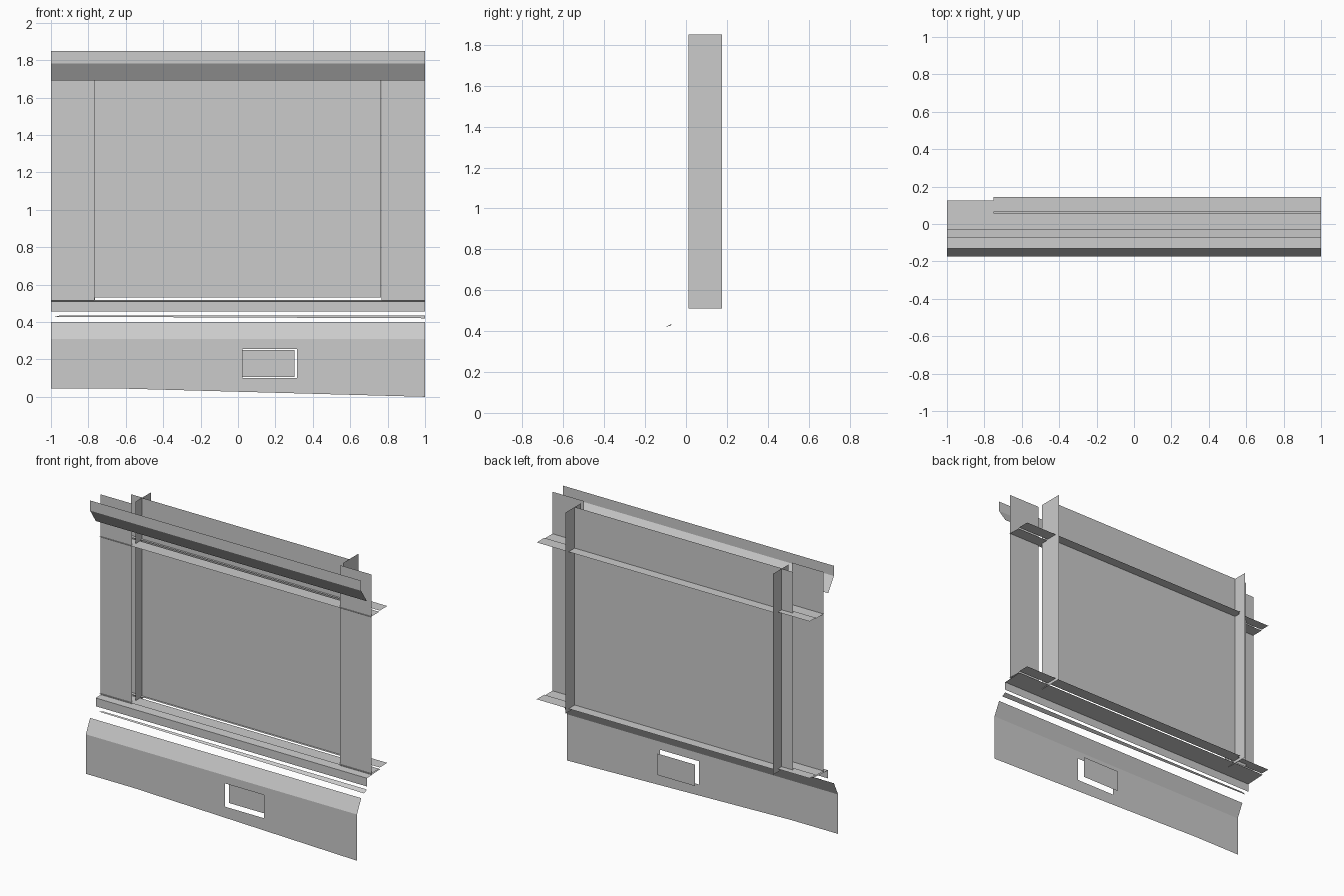
import bpy

if "Cube" in bpy.data.objects:
    bpy.data.objects.remove(bpy.data.objects["Cube"])


def mesh(name, verts, faces):
    me = bpy.data.meshes.new(name)
    me.from_pydata(verts, [], faces)
    me.update()
    ob = bpy.data.objects.new(name, me)
    bpy.context.collection.objects.link(ob)
    return ob


def strip(name, profile, x0=-1.0, x1=1.0):
    """Sweep an open (y, z) profile along x as a thin sheet."""
    verts = [(x, y, z) for y, z in profile for x in (x0, x1)]
    faces = [(2 * i, 2 * i + 1, 2 * i + 3, 2 * i + 2) for i in range(len(profile) - 1)]
    return mesh(name, verts, faces)


def upright(name, path, z0, z1):
    """Raise an (x, y) path vertically as a thin sheet."""
    verts = [(x, y, z) for x, y in path for z in (z0, z1)]
    faces = [(2 * i, 2 * i + 2, 2 * i + 3, 2 * i + 1) for i in range(len(path) - 1)]
    return mesh(name, verts, faces)


# lower front wall with a rectangular opening and an uneven bottom edge
Y = -0.175
outer = [(-1, .045), (-.65, .045), (1, 0), (1, .308), (-1, .308)]
hole = [(.025, .10), (.315, .10), (.315, .255), (.025, .255)]
mesh("lower_wall", [(x, Y, z) for x, z in outer + hole],
     [(0, 1, 5, 8, 4), (1, 2, 6, 5), (2, 3, 7, 6), (3, 4, 8, 7)])
strip("lower_slope", [(Y, .308), (-.13, .40)])

# plate recessed behind the opening
strip("vent_plate", [(-.13, .107), (-.13, .25)], .025, .302)

# thin tapered ledge under the sill
mesh("tapered_ledge", [(-.98, -.075, .428), (1, -.10, .42), (1, -.07, .435), (-.95, -.07, .435)],
     [(0, 1, 2, 3)])

# sill: front lip and flat top
strip("sill", [(-.07, .455), (-.07, .51), (.07, .517)])

# upper fascia with the slope folding back beneath it
strip("upper_fascia", [(-.13, 1.85), (-.13, 1.782), (-.07, 1.69)])

# centre and side panels
upright("centre_panel", [(-.765, .08), (.765, .08)], .53, 1.85)
for side, s in (("left", -1), ("right", 1)):
    upright(side + "_panel", [(s, -.022), (s * .768, -.022)], .515, 1.85)
    upright(side + "_mullion_fin", [(s * .765, .012), (s * .765, .175)], .51, 1.85)

# flange on the left mullion
upright("left_mullion_flange", [(-.85, .085), (-.765, .085)], .51, 1.85)

# horizontal rails: front shelf, and a rear shelf that is narrower at the left end
for level, z, zb in (("upper", 1.57, 1.576), ("lower", .523, .53)):
    strip(level + "_rail_front", [(-.03, z), (.06, z)])
    strip(level + "_rail_rear", [(.065, zb), (.145, zb)], -.75, 1)
    strip(level + "_rail_rear_end", [(.06, zb), (.125, zb)], -1, -.75)
